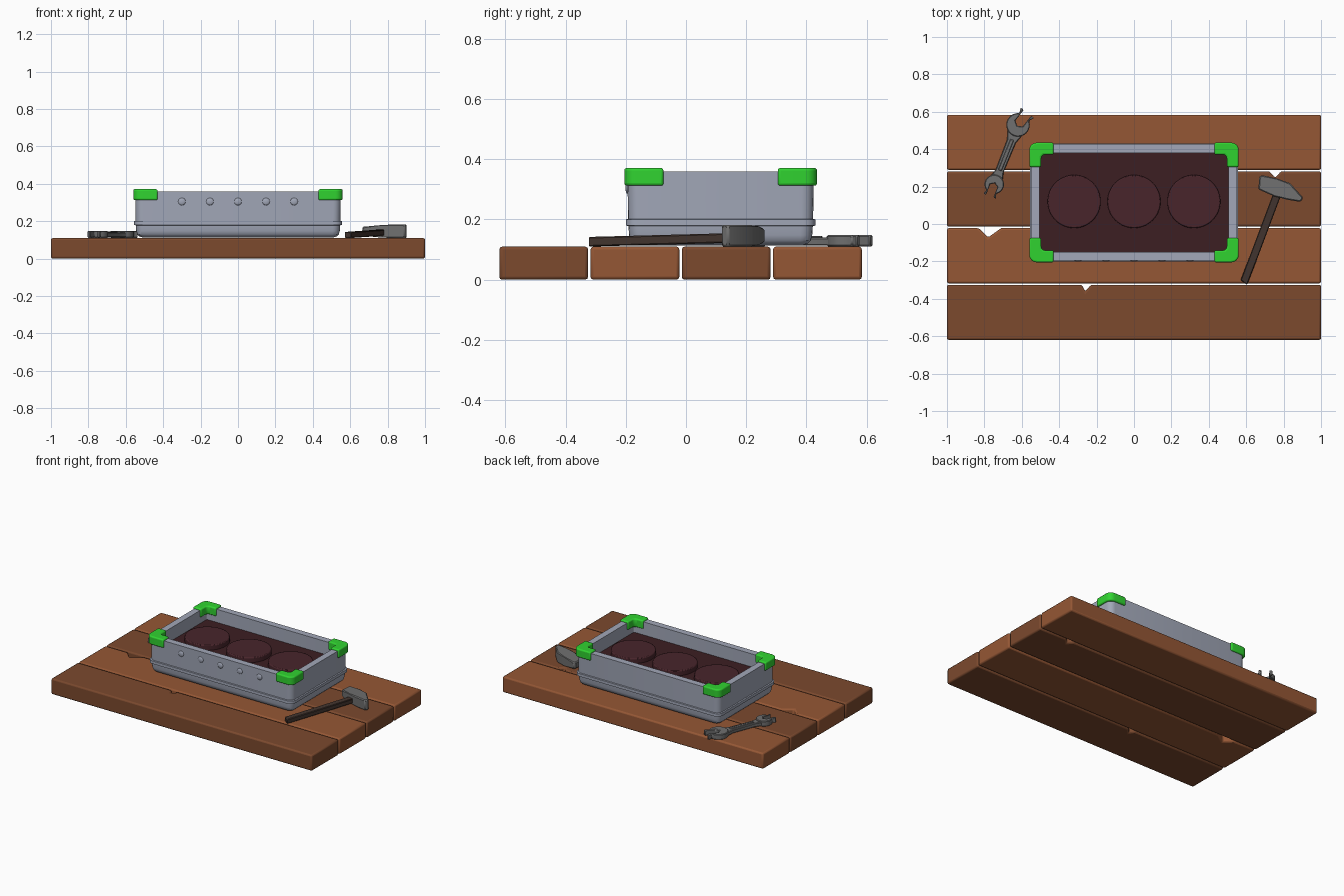
import bpy, bmesh
from math import sin, cos, pi, radians, atan2
from mathutils import Vector

if "Cube" in bpy.data.objects:
    bpy.data.objects.remove(bpy.data.objects["Cube"])


def material(name, rgb):
    m = bpy.data.materials.new(name)
    m.diffuse_color = (*rgb, 1)
    m.use_nodes = True
    m.node_tree.nodes["Principled BSDF"].inputs["Base Color"].default_value = m.diffuse_color
    return m


WOOD_A = material("wood_light", (0.30, 0.095, 0.035))
WOOD_B = material("wood_dark", (0.20, 0.067, 0.027))
METAL = material("box_metal", (0.36, 0.39, 0.48))
GREEN = material("green_plastic", (0.03, 0.65, 0.03))
SOIL = material("dark_inlay", (0.045, 0.013, 0.016))
DISC = material("dark_disc", (0.065, 0.018, 0.024))
STEEL = material("tool_steel", (0.16, 0.16, 0.16))
HANDLE = material("handle_wood", (0.055, 0.035, 0.028))


def finish(name, bm, mat, bevel=0, segments=2):
    bmesh.ops.recalc_face_normals(bm, faces=bm.faces)
    me = bpy.data.meshes.new(name)
    bm.to_mesh(me)
    bm.free()
    me.materials.append(mat)
    ob = bpy.data.objects.new(name, me)
    bpy.context.collection.objects.link(ob)
    if bevel:
        mod = ob.modifiers.new("bevel", 'BEVEL')
        mod.width, mod.segments = bevel, segments
        mod.limit_method, mod.angle_limit = 'ANGLE', radians(40)
    bpy.ops.object.select_all(action='DESELECT')
    bpy.context.view_layer.objects.active = ob
    ob.select_set(True)
    bpy.ops.object.shade_smooth_by_angle(angle=radians(32))
    return ob


def loft(name, rings, mat, bevel=0, segments=2):
    bm = bmesh.new()
    loops = [[bm.verts.new(p) for p in ring] for ring in rings]
    n = len(loops[0])
    for a, b in zip(loops, loops[1:]):
        for i in range(n):
            j = (i + 1) % n
            bm.faces.new((a[i], a[j], b[j], b[i]))
    bm.faces.new(loops[0][::-1])
    bm.faces.new(loops[-1])
    return finish(name, bm, mat, bevel, segments)


def prism(name, pts, z0, z1, mat, bevel=0, segments=2):
    return loft(name, [[(x, y, z) for x, y in pts] for z in (z0, z1)], mat, bevel, segments)


def arc(cx, cy, r, a0, a1, n):
    return [(cx + r * cos(a0 + (a1 - a0) * i / n), cy + r * sin(a0 + (a1 - a0) * i / n))
            for i in range(n + 1)]


# table planks, some with a splintered notch in the back edge
planks = [(-0.62, -0.325, [(-0.23, 0), (-0.26, -0.035), (-0.28, 0)]),
          (-0.317, -0.022, [(-0.71, 0), (-0.78, -0.05), (-0.83, 0)]),
          (-0.014, 0.281, [(0.785, 0), (0.755, -0.035), (0.725, 0)]),
          (0.289, 0.584, [])]
for i, (y0, y1, notch) in enumerate(planks):
    pts = [(-1, y0), (1, y0), (1, y1)] + [(x, y1 + d) for x, d in notch] + [(-1, y1)]
    prism(f"plank_{i + 1}", pts, 0, 0.11, WOOD_A if i % 2 else WOOD_B, 0.01)

# open box, lofted from rounded rectangles: (outset, height, corner radius)
CY, HX, HY = 0.115, 0.55, 0.31


def rounded_ring(out, z, r):
    hx, hy = HX + out, HY + out
    pts = []
    for k, (sx, sy) in enumerate([(1, 1), (-1, 1), (-1, -1), (1, -1)]):
        pts += arc(sx * (hx - r), CY + sy * (hy - r), r, k * pi / 2, (k + 1) * pi / 2, 5)
    return [(x, y, z) for x, y in pts]


section = [(-0.04, 0.113, 0.02), (-0.022, 0.119, 0.03), (-0.011, 0.13, 0.035), (-0.006, 0.148, 0.04),
           (-0.004, 0.178, 0.04), (0.005, 0.18, 0.04), (0.005, 0.2, 0.04), (-0.003, 0.202, 0.04),
           (0, 0.36, 0.04), (-0.045, 0.36, 0.008), (-0.045, 0.26, 0.008)]
loft("box_shell", [rounded_ring(*s) for s in section], METAL)

# dark inlay with three round discs
loft("box_inlay", [rounded_ring(-0.046, z, 0.008) for z in (0.255, 0.27)], SOIL)
for i in range(3):
    prism(f"disc_{i + 1}", arc(0.32 * (i - 1), 0.12, 0.142, 0, 2 * pi * 47 / 48, 47),
          0.265, 0.305, DISC, 0.006)

# low round studs on the front wall
for i in range(5):
    bm = bmesh.new()
    bmesh.ops.create_uvsphere(bm, u_segments=16, v_segments=10, radius=0.02)
    for v in bm.verts:
        v.co = Vector((v.co.x + 0.15 * (i - 2), v.co.y * 0.35 - 0.194, v.co.z + 0.305))
    finish(f"front_stud_{i + 1}", bm, METAL)

# green corner caps
ox, oy, leg, wall, r = 0.56, 0.32, 0.13, 0.064, 0.04
cap = [(ox - leg, oy - wall), (ox - wall - 0.012, oy - wall), (ox - wall, oy - wall - 0.012),
       (ox - wall, oy - leg), (ox, oy - leg)]
cap += arc(ox - r, oy - r, r, 0, pi / 2, 6) + [(ox - leg, oy)]
for sx, side in ((-1, "left"), (1, "right")):
    for sy, end in ((-1, "front"), (1, "back")):
        prism(f"corner_cap_{end}_{side}", [(sx * x, CY + sy * y) for x, y in cap],
              0.312, 0.371, GREEN, 0.01, 3)

# hammer handle, rising towards the head
handle = prism("hammer_handle", [(0.57, -0.3), (0.605, -0.325), (0.665, -0.17), (0.785, 0.15),
                                 (0.745, 0.165), (0.625, -0.155)], 0.11, 0.142, HANDLE, 0.004, 1)
for v in handle.data.vertices:
    v.co.z += 0.013 * (v.co.y + 0.325) / 0.49

# hammer head, thinner at the pointed end
head = prism("hammer_head", [(0.665, 0.185), (0.75, 0.148), (0.82, 0.13), (0.89, 0.118), (0.905, 0.14),
                             (0.835, 0.218), (0.765, 0.243), (0.68, 0.262), (0.67, 0.25)],
             0.11, 0.182, STEEL, 0.006, 1)
for v in head.data.vertices:
    if v.co.x < 0.7:
        v.co.z = 0.146 + (v.co.z - 0.146) * 0.65


# double open-ended wrench
def jaw(name, cx, cy, r, angle):
    gap, w = 0.55, 0.40 * r
    pts = arc(cx, cy, r, angle + gap, angle + 2 * pi - gap, 18)
    tip = 1.3 * r
    local = [(tip, -0.72 * r), (tip, -w), (0.15 * r, -w), (-0.12 * r, 0), (0.15 * r, w),
             (tip, w), (tip, 0.72 * r)]
    pts += [(cx + u * cos(angle) - v * sin(angle), cy + u * sin(angle) + v * cos(angle))
            for u, v in local]
    prism(name, pts, 0.111, 0.148, STEEL, 0.004, 1)


A, B = Vector((-0.62, 0.53)), Vector((-0.747, 0.212))
axis = (A - B).normalized()
side = Vector((-axis.y, axis.x))
jaw("wrench_jaw_large", A.x, A.y, 0.063, radians(52))
jaw("wrench_jaw_small", B.x, B.y, 0.052, radians(249))
a, b = A - axis * 0.035, B + axis * 0.03
prism("wrench_shaft", [tuple(p) for p in (b + side * 0.035, b + axis * 0.05 + side * 0.022,
      a - axis * 0.06 + side * 0.025, a + side * 0.045, a - side * 0.045,
      a - axis * 0.06 - side * 0.025, b + axis * 0.05 - side * 0.022, b - side * 0.035)],
      0.113, 0.14, STEEL, 0.004, 1)
# raised rib along the shaft
b2, a2 = b + axis * 0.05, a - axis * 0.05
prism("wrench_rib", [tuple(p) for p in (b2 + side * 0.01, a2 + side * 0.01,
      a2 - side * 0.01, b2 - side * 0.01)], 0.135, 0.145, STEEL, 0.003, 1)
